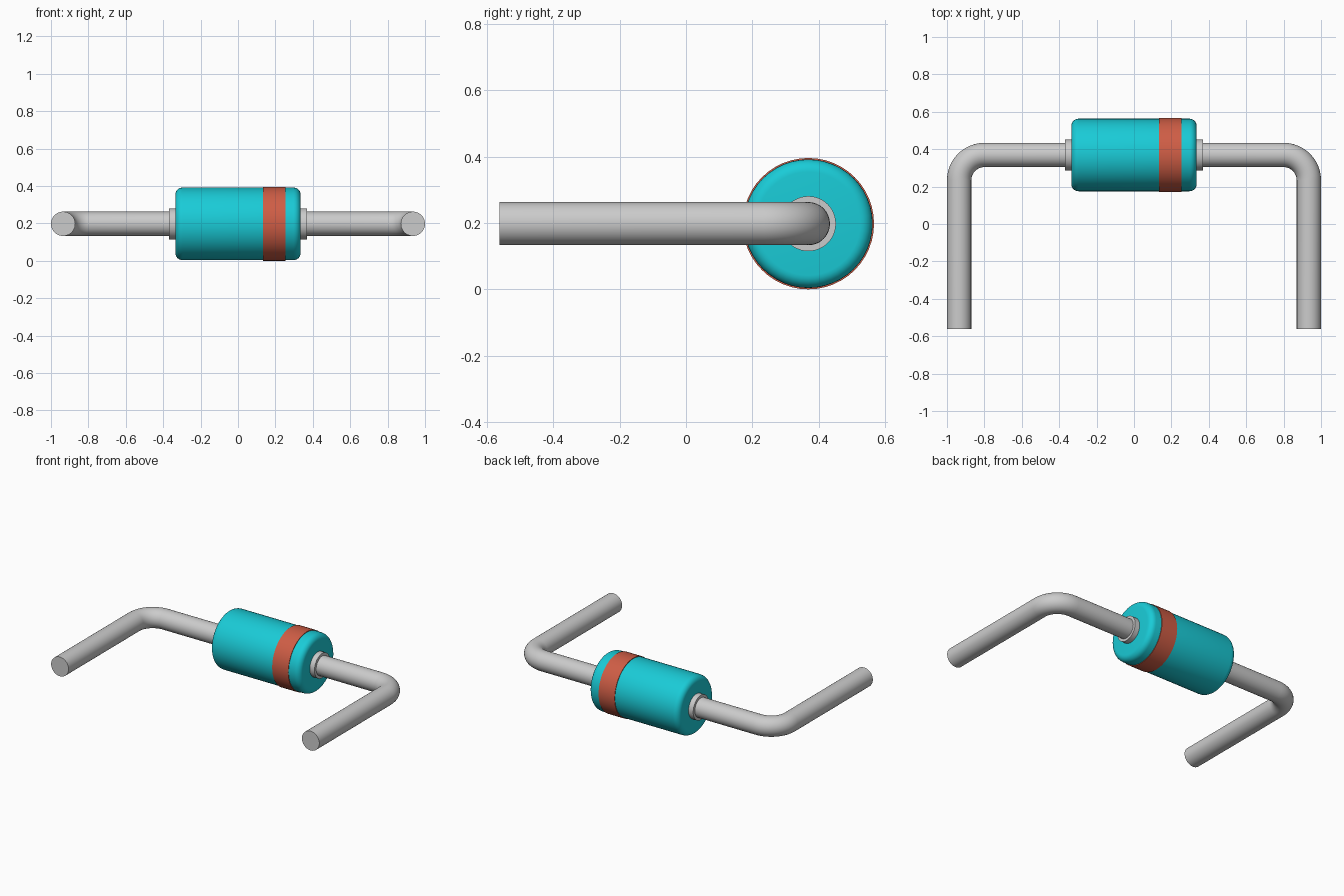
import bpy, bmesh
from math import sin, cos, pi, radians
from mathutils import Vector

if "Cube" in bpy.data.objects:
    bpy.data.objects.remove(bpy.data.objects["Cube"])

AXIS_Y, AXIS_Z = 0.369, 0.198   # centre line of the body
LEAD_R, BEND_R = 0.065, 0.135
LEAD_X, END_Y = 0.935, -0.562
SIDES = 48


def material(name, color):
    m = bpy.data.materials.new(name)
    m.diffuse_color = (*color, 1)
    m.use_nodes = True
    m.node_tree.nodes["Principled BSDF"].inputs["Base Color"].default_value = m.diffuse_color
    return m


def skin(name, rings, mat=None):
    """Join successive rings of points into a capped tube."""
    bm = bmesh.new()
    loops = [[bm.verts.new(p) for p in ring] for ring in rings]
    n = len(loops[0])
    for a, b in zip(loops, loops[1:]):
        for i in range(n):
            j = (i + 1) % n
            bm.faces.new((a[i], a[j], b[j], b[i]))
    bm.faces.new(loops[0])
    bm.faces.new(loops[-1])
    bmesh.ops.recalc_face_normals(bm, faces=bm.faces)
    mesh = bpy.data.meshes.new(name)
    bm.to_mesh(mesh)
    bm.free()
    obj = bpy.data.objects.new(name, mesh)
    bpy.context.collection.objects.link(obj)
    if mat:
        mesh.materials.append(mat)
    bpy.ops.object.select_all(action='DESELECT')
    obj.select_set(True)
    bpy.context.view_layer.objects.active = obj
    bpy.ops.object.shade_smooth_by_angle(angle=radians(35))
    return obj


def ring(center, side, r):
    return [Vector(center) + r * (cos(t) * Vector(side) + sin(t) * Vector((0, 0, 1)))
            for t in (2 * pi * i / SIDES for i in range(SIDES))]


def lathe(name, profile, mat=None):
    """Revolve (x, radius) points about the body axis."""
    return skin(name, [ring((x, AXIS_Y, AXIS_Z), (0, 1, 0), r) for x, r in profile], mat)


teal = material("teal", (0.01, 0.60, 0.68))
red = material("band_red", (0.62, 0.11, 0.06))

# Body with rounded rims
half, rad, fillet = 0.335, 0.194, 0.038
rim = [(half - fillet + fillet * sin(a), rad - fillet + fillet * cos(a))
       for a in (pi / 2 * i / 6 for i in range(7))]
lathe("body", [(-x, r) for x, r in reversed(rim)] + rim, teal)

# Polarity band standing slightly proud
lathe("band", [(0.135, 0.18), (0.135, 0.198), (0.255, 0.198), (0.255, 0.18)], red)

for s, label in ((-1, "left"), (1, "right")):
    # Collar where the lead enters the body
    lathe(label + "_collar", [(s * 0.32, 0.083), (s * 0.37, 0.083)])

    # Bent lead: straight, quarter bend, straight towards the front
    cx, cy = LEAD_X - BEND_R, AXIS_Y - BEND_R
    rings = [ring((s * 0.30, AXIS_Y, AXIS_Z), (0, 1, 0), LEAD_R)]
    for i in range(13):
        a = pi / 2 * i / 12
        side = (s * sin(a), cos(a), 0)
        rings.append(ring((s * (cx + BEND_R * sin(a)), cy + BEND_R * cos(a), AXIS_Z),
                          side, LEAD_R))
    rings.append(ring((s * LEAD_X, END_Y, AXIS_Z), (s, 0, 0), LEAD_R))
    skin(label + "_lead", rings)
